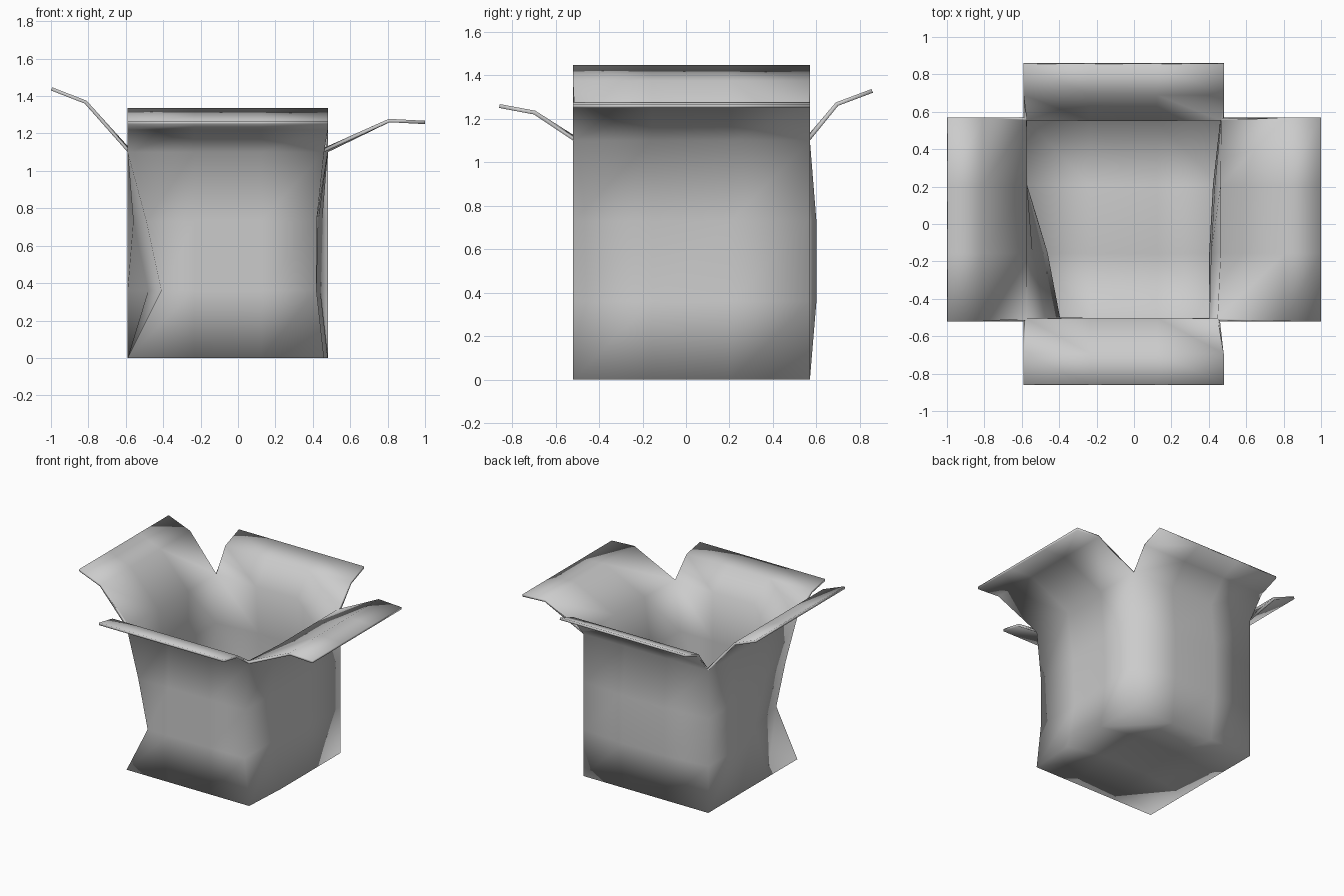
import bpy, bmesh
from mathutils import Vector

cube = bpy.data.objects.get("Cube")
if cube:
    bpy.data.objects.remove(cube, do_unlink=True)

# Plain card material
card = bpy.data.materials.new("grey_card")
card.use_nodes = True
card.diffuse_color = (0.6, 0.6, 0.6, 1)
card.node_tree.nodes["Principled BSDF"].inputs["Base Color"].default_value = (0.6, 0.6, 0.6, 1)

N = 3  # panel divisions
corners = [Vector(c) for c in [(-.59, -.52, 0), (.48, -.52, 0), (.48, .57, 0), (-.59, .57, 0)]]
levels = [0, .36, .73, 1.1]

# Crumpled spots: (column around the box, level) -> shift in x, y
dents = {
    (0, 1): (.18, 0), (0, 2): (.10, 0), (11, 1): (.11, 0), (11, 2): (.03, 0),
    (3, 0): (-.02, 0), (3, 1): (-.06, 0), (3, 2): (-.06, 0), (3, 3): (-.02, 0),
    (4, 1): (-.06, 0), (4, 2): (-.05, 0), (5, 1): (-.04, 0), (5, 2): (-.03, 0),
    (7, 1): (0, .03), (7, 2): (0, .03), (8, 1): (0, .03), (8, 2): (0, .03),
}

bm = bmesh.new()


def strip(lower, upper):
    for i in range(len(lower) - 1):
        bm.faces.new((lower[i], lower[i + 1], upper[i + 1], upper[i]))


# Four walls as one continuous ring of panels
rings = []
for r, z in enumerate(levels):
    ring = []
    for c in range(4 * N):
        side, k = divmod(c, N)
        p = corners[side].lerp(corners[(side + 1) % 4], k / N)
        dx, dy = dents.get((c, r), (0, 0))
        ring.append(bm.verts.new((p.x + dx, p.y + dy, z)))
    rings.append(ring)
for low, high in zip(rings, rings[1:]):
    strip(low + low[:1], high + high[:1])

# Floor, pushed slightly upward in the middle
base = rings[0]
floor = [base[:N + 1]]
for j in range(1, N):
    left, right = base[-j], base[N + j]
    middle = [bm.verts.new(left.co.lerp(right.co, i / N) + Vector((0, 0, .05))) for i in range(1, N)]
    floor.append([left] + middle + [right])
floor.append(base[2 * N:3 * N + 1][::-1])
for a, b in zip(floor, floor[1:]):
    strip(b, a)

# Flaps: outward reach and height of the fold and the tip
flaps = [
    ((0, -1), [(.18, 1.22), (.34, 1.25)]),
    ((1, 0), [(.33, 1.26), (.52, 1.25)]),
    ((0, 1), [(.13, 1.26), (.29, 1.32)]),
    ((-1, 0), [(.23, 1.36), (.41, 1.43)]),
]
rim = rings[-1] + rings[-1][:1]
for side, ((nx, ny), folds) in enumerate(flaps):
    row = rim[side * N:side * N + N + 1]
    a, b = corners[side], corners[(side + 1) % 4]
    for reach, z in folds:
        new = []
        for i in range(N + 1):
            p = a.lerp(b, i / N)
            new.append(bm.verts.new((p.x + nx * reach, p.y + ny * reach, z)))
        strip(row, new)
        row = new

bmesh.ops.recalc_face_normals(bm, faces=bm.faces)
# Keep the outside facing outward
wall = min(bm.faces, key=lambda f: f.calc_center_median().z)
if wall.normal.z > 0:
    bmesh.ops.reverse_faces(bm, faces=bm.faces)
for f in bm.faces:
    f.smooth = True
mesh = bpy.data.meshes.new("open_box")
bm.to_mesh(mesh)
bm.free()
mesh.materials.append(card)
box = bpy.data.objects.new("open_box", mesh)
bpy.context.collection.objects.link(box)

# Card thickness, grown toward the inside
thick = box.modifiers.new("card_thickness", "SOLIDIFY")
thick.thickness = .018
thick.offset = -1
thick.use_even_offset = True
